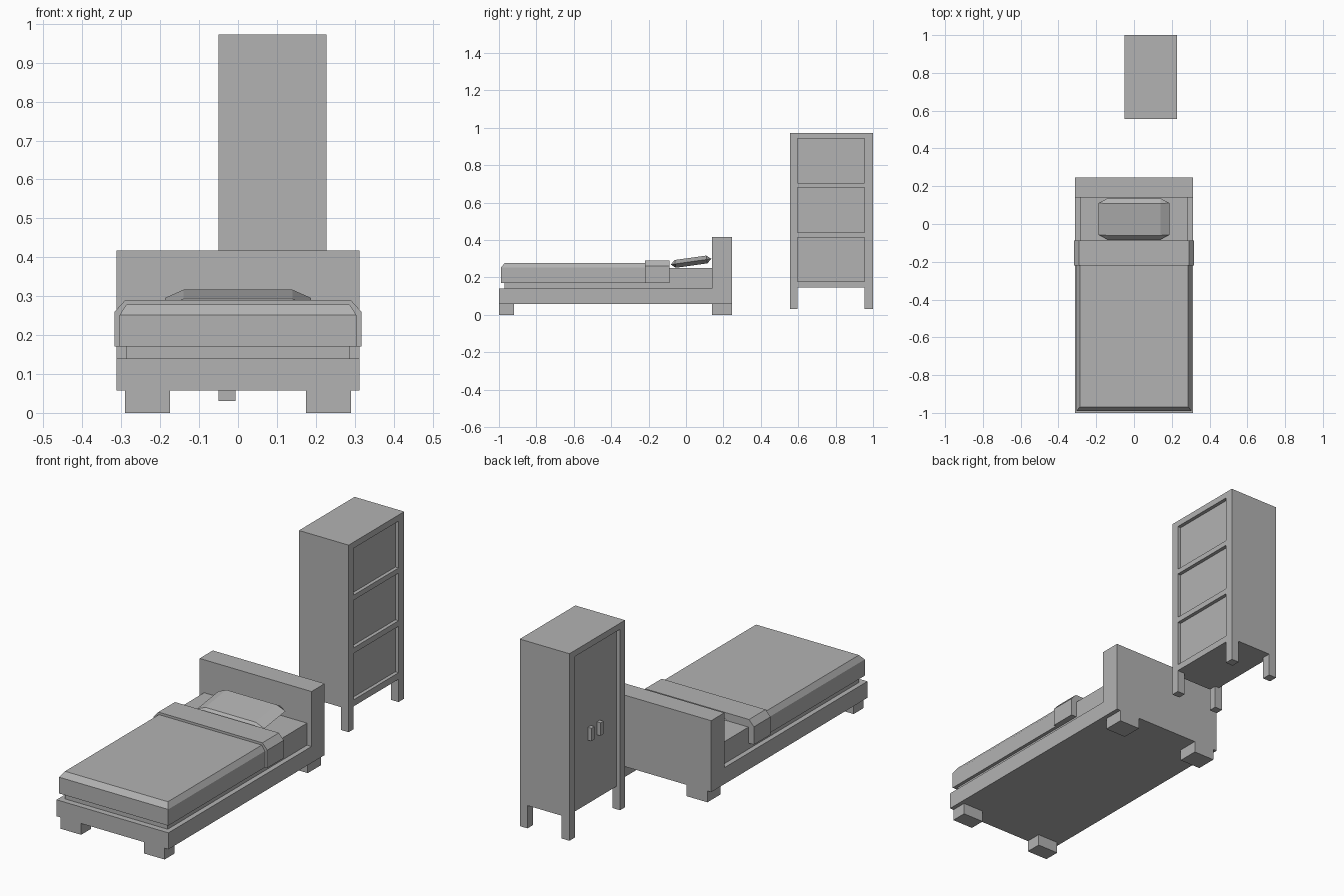
import bpy
import bmesh
import math
from mathutils import Matrix

if "Cube" in bpy.data.objects:
    bpy.data.objects.remove(bpy.data.objects["Cube"], do_unlink=True)

GREY = (0.45, 0.45, 0.45, 1)
grey = bpy.data.materials.new("plain grey")
grey.use_nodes = True
grey.diffuse_color = GREY
shader = grey.node_tree.nodes["Principled BSDF"]
shader.inputs["Base Color"].default_value = GREY
shader.inputs["Roughness"].default_value = 0.8


def finish(name, bm):
    bmesh.ops.recalc_face_normals(bm, faces=bm.faces[:])
    mesh = bpy.data.meshes.new(name)
    bm.to_mesh(mesh)
    bm.free()
    mesh.materials.append(grey)
    obj = bpy.data.objects.new(name, mesh)
    bpy.context.collection.objects.link(obj)
    return obj


def hull(name, points, matrix=Matrix()):
    """Convex solid around a set of points, with flat faces merged."""
    bm = bmesh.new()
    for p in points:
        bm.verts.new(matrix @ Matrix.Translation(p).translation)
    bmesh.ops.convex_hull(bm, input=bm.verts[:])
    bmesh.ops.dissolve_limit(bm, angle_limit=0.01, verts=bm.verts[:], edges=bm.edges[:])
    return finish(name, bm)


def box(name, xs, ys, zs):
    return hull(name, [(x, y, z) for x in xs for y in ys for z in zs])


def cut(target, xs, ys, zs):
    cutter = box("cutter", xs, ys, zs)
    cutter.hide_render = True
    mod = target.modifiers.new("cut", 'BOOLEAN')
    mod.operation = 'DIFFERENCE'
    mod.solver = 'EXACT'
    mod.object = cutter
    bpy.context.view_layer.objects.active = target
    bpy.ops.object.modifier_apply(modifier=mod.name)
    bpy.data.objects.remove(cutter, do_unlink=True)


# Bed frame and headboard: one L-shaped side profile pushed across the width
profile = [(-1, 0.057), (0.245, 0.057), (0.245, 0.417), (0.14, 0.417), (0.14, 0.14), (-1, 0.14)]
bm = bmesh.new()
side = bm.faces.new([bm.verts.new((-0.312, y, z)) for y, z in profile])
ext = bmesh.ops.extrude_face_region(bm, geom=[side])["geom"]
bmesh.ops.translate(bm, vec=(0.624, 0, 0), verts=[v for v in ext if isinstance(v, bmesh.types.BMVert)])
finish("bed_frame", bm)

# Bed feet
for side_name, s in (("left", 1), ("right", -1)):
    for end, ys in (("front", (-1, -0.92)), ("back", (0.14, 0.245))):
        box(f"{end}_{side_name}_bed_foot", (s * 0.175, s * 0.291), ys, (0, 0.057))

# Mattress
box("mattress", (-0.287, 0.287), (-0.97, 0.14), (0.14, 0.251))

# Blanket with sloped upper edges at the sides and foot
blanket = []
for s in (-1, 1):
    for y in (-0.99, -0.22):
        blanket += [(s * 0.304, y, 0.17), (s * 0.304, y, 0.252)]
    blanket += [(s * 0.287, -0.968, 0.278), (s * 0.287, -0.22, 0.278)]
hull("blanket", blanket)

# Folded-back band of the blanket
hull("blanket_fold", [(s * x, y, z) for s in (-1, 1) for y in (-0.22, -0.088)
                      for x, z in ((0.317, 0.17), (0.317, 0.26), (0.29, 0.29))])

# Pillow: chamfered outline at mid height, smaller rectangles above and below
pillow = []
for sx in (-1, 1):
    for sy in (-1, 1):
        pillow += [(sx * 0.187, sy * 0.085, 0), (sx * 0.14, sy * 0.11, 0),
                   (sx * 0.14, sy * 0.085, 0.021), (sx * 0.14, sy * 0.085, -0.021)]
hull("pillow", pillow, Matrix.Translation((0, 0.027, 0.284)) @ Matrix.Rotation(math.radians(8), 4, 'X'))

# Cabinet: a block with the legs, door recess and side panels cut out
cabinet = box("cabinet", (-0.05, 0.227), (0.557, 1), (0.03, 0.973))
POSTS = (0.597, 0.955)
cut(cabinet, (-1, 1), POSTS, (-1, 0.145))
cut(cabinet, (-0.007, 0.184), (0, 2), (-1, 0.145))
cut(cabinet, (-1, -0.03), POSTS, (0.1, 0.942))
for zs in ((0.178, 0.412), (0.44, 0.68), (0.706, 0.942)):
    cut(cabinet, (0.209, 1), POSTS, zs)

# Door handles
for name, y in (("front_door_handle", 0.741), ("back_door_handle", 0.813)):
    box(name, (-0.05, -0.03), (y - 0.012, y + 0.012), (0.465, 0.53))
